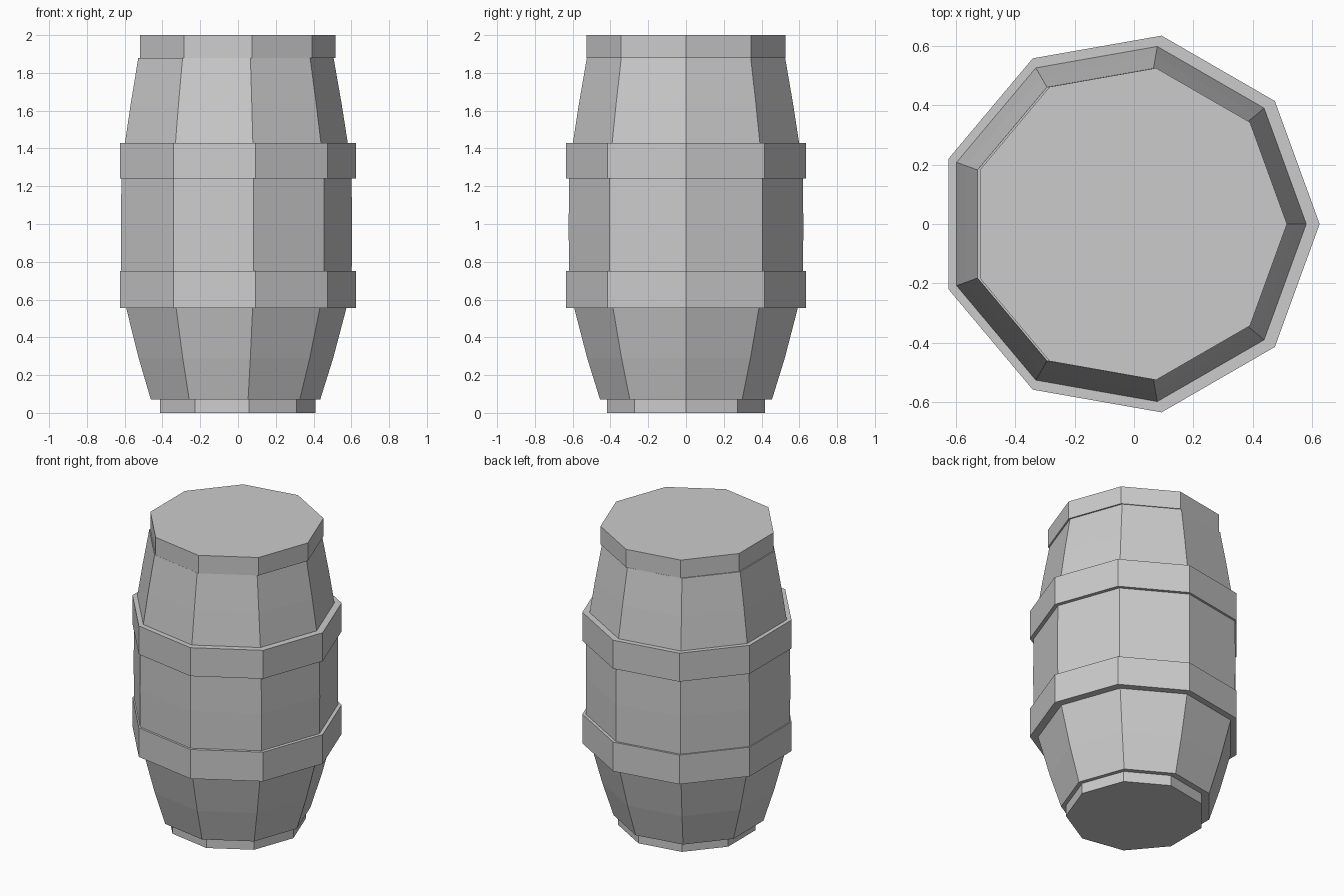
import bpy, bmesh
from math import cos, sin, tau

if "Cube" in bpy.data.objects:
    bpy.data.objects.remove(bpy.data.objects["Cube"])

SIDES = 9


def nonagon_loft(name, profile, x_off, closed=False):
    """Loft a nine-sided (radius, z) profile; cap the ends, or close it as a ring."""
    bm = bmesh.new()
    rings = [[bm.verts.new((x_off + r * cos(tau * i / SIDES), r * sin(tau * i / SIDES), z))
              for i in range(SIDES)] for r, z in profile]
    pairs = list(zip(rings, rings[1:]))
    if closed:
        pairs.append((rings[-1], rings[0]))
    else:
        bm.faces.new(rings[0])
        bm.faces.new(rings[-1])
    for low, high in pairs:
        for i in range(SIDES):
            j = (i + 1) % SIDES
            bm.faces.new((low[i], low[j], high[j], high[i]))
    bmesh.ops.recalc_face_normals(bm, faces=bm.faces)
    mesh = bpy.data.meshes.new(name)
    bm.to_mesh(mesh)
    bm.free()
    obj = bpy.data.objects.new(name, mesh)
    bpy.context.collection.objects.link(obj)
    return obj


# Bulging barrel body
nonagon_loft("barrel_body", [(0.462, 0.07), (0.531, 0.29), (0.601, 0.555), (0.629, 0.75),
                             (0.631, 1.0), (0.628, 1.24), (0.608, 1.43),
                             (0.575, 1.64), (0.533, 1.88)], -0.027)

# Flat end caps
nonagon_loft("bottom_cap", [(0.424, 0.0), (0.424, 0.075)], -0.015)
nonagon_loft("top_cap", [(0.534, 1.88), (0.534, 2.0)], -0.018)

# Hoops around the body
for name, z0, z1 in (("lower_hoop", 0.555, 0.75), ("upper_hoop", 1.24, 1.43)):
    nonagon_loft(name, [(0.57, z0), (0.645, z0), (0.645, z1), (0.57, z1)], -0.019, closed=True)
